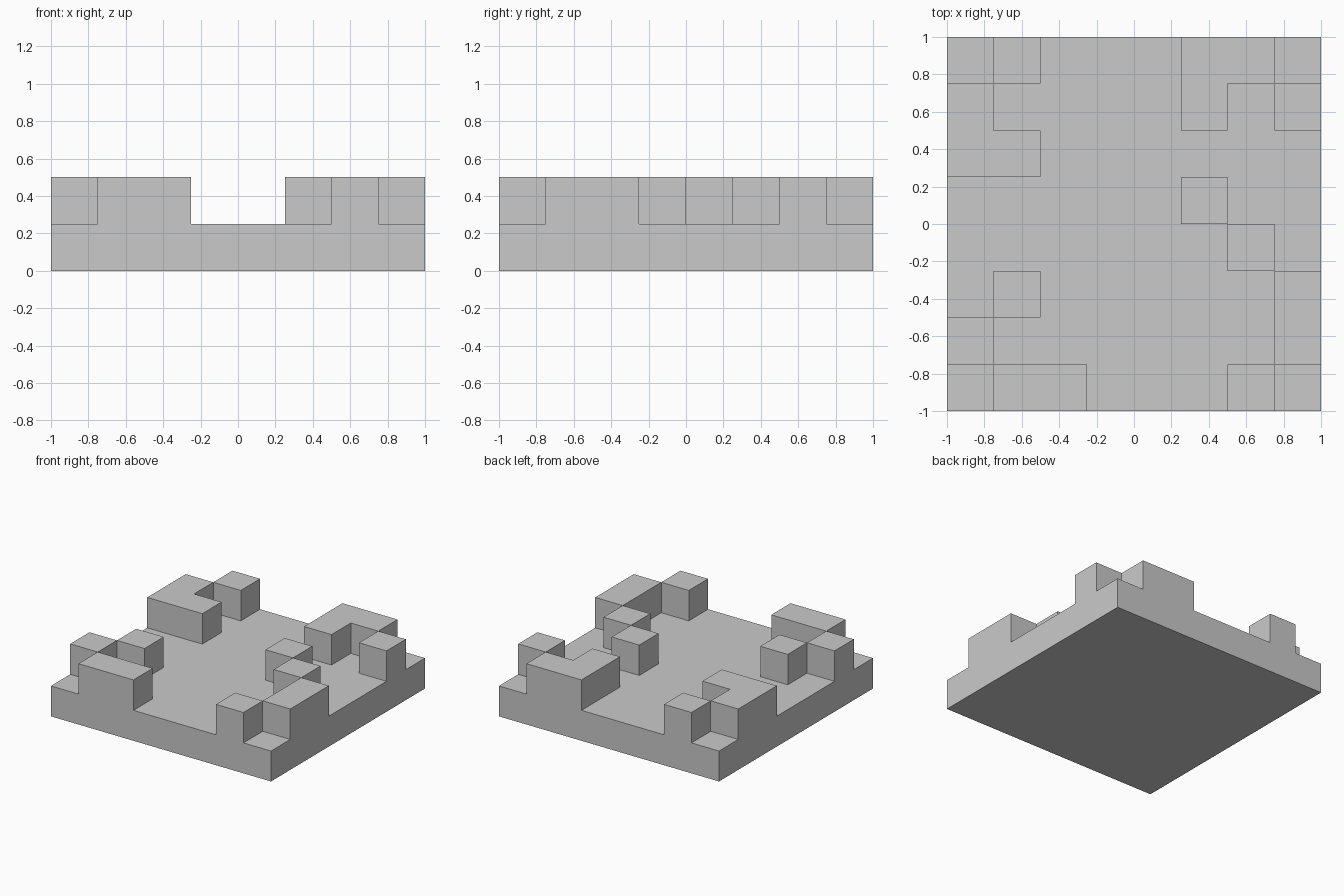
import bpy
import bmesh

cube = bpy.data.objects.get("Cube")
if cube:
    bpy.data.objects.remove(cube, do_unlink=True)

CELL = 0.25

# One plain grey for everything
grey = bpy.data.materials.new("plain grey")
grey.use_nodes = True
colour = (0.59, 0.59, 0.59, 1)
grey.diffuse_color = colour
grey.node_tree.nodes["Principled BSDF"].inputs["Base Color"].default_value = colour

# Plan of the tile, back row first: '#' is a raised block
PLAN = [
    ".#...##.",
    "#....#.#",
    "##......",
    ".....#..",
    "......#.",
    ".#.....#",
    "#......#",
    ".##...#.",
]


def is_raised(x, y):
    column = int((x + 1) / CELL)
    row = int((1 - y) / CELL)
    return PLAN[row][column] == "#"


# Floor slab with its top divided into cells; raised cells are extruded
bm = bmesh.new()
bmesh.ops.create_grid(bm, x_segments=8, y_segments=8, size=1)
bmesh.ops.translate(bm, verts=bm.verts, vec=(0, 0, CELL))

# Slab sides and underside
rim = [e for e in bm.edges if e.is_boundary]
walls = bmesh.ops.extrude_edge_only(bm, edges=rim)["geom"]
for v in walls:
    if isinstance(v, bmesh.types.BMVert):
        v.co.z = 0
bmesh.ops.contextual_create(bm, geom=[e for e in bm.edges if e.is_boundary])

# Raised blocks, one per cell
tops = [f for f in bm.faces
        if f.calc_center_median().z > CELL - 0.01
        and is_raised(*f.calc_center_median().xy)]
blocks = bmesh.ops.extrude_discrete_faces(bm, faces=tops)["faces"]
for f in blocks:
    bmesh.ops.translate(bm, verts=f.verts, vec=(0, 0, CELL))

# Join neighbours, drop the walls shared inside a run of blocks, merge flats
bmesh.ops.remove_doubles(bm, verts=bm.verts, dist=0.001)
bm.faces.ensure_lookup_table()
pairs = {}
for f in bm.faces:
    key = tuple(round(c, 3) for c in f.calc_center_median())
    pairs.setdefault(key, []).append(f)
inner = [f for group in pairs.values() if len(group) > 1 for f in group]
bmesh.ops.delete(bm, geom=inner, context='FACES')
bmesh.ops.recalc_face_normals(bm, faces=bm.faces)
bmesh.ops.dissolve_limit(bm, angle_limit=0.01, verts=bm.verts, edges=bm.edges)

mesh = bpy.data.meshes.new("floor_with_blocks")
bm.to_mesh(mesh)
bm.free()
mesh.materials.append(grey)
tile = bpy.data.objects.new("floor_with_blocks", mesh)
bpy.context.collection.objects.link(tile)
